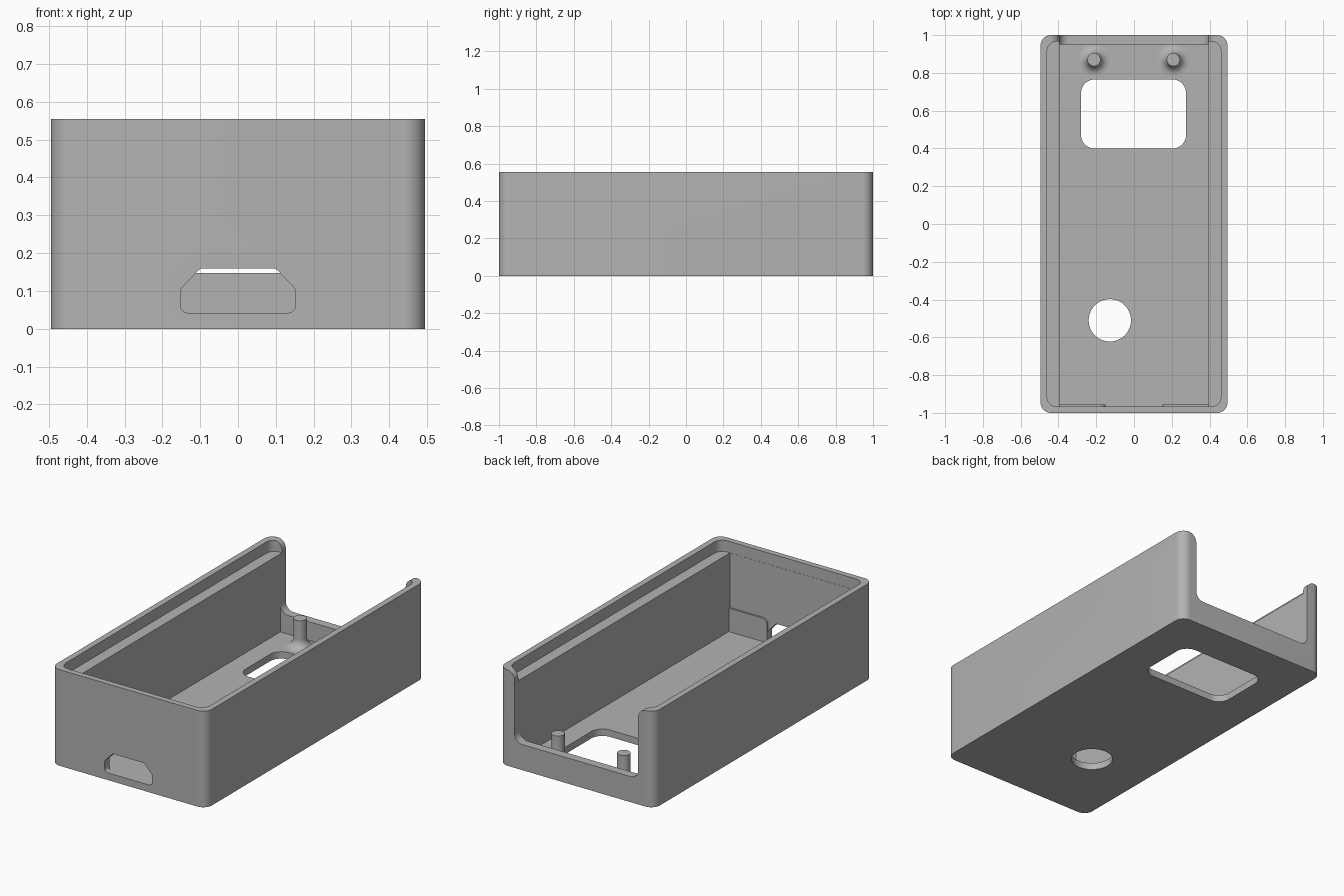
import bpy, bmesh, math
from mathutils import Vector, Matrix

cube = bpy.data.objects.get("Cube")
if cube:
    bpy.data.objects.remove(cube, do_unlink=True)

grey = bpy.data.materials.new("plain grey")
grey.use_nodes = True
COLOUR = (0.45, 0.45, 0.45, 1)
grey.diffuse_color = COLOUR
grey.node_tree.nodes["Principled BSDF"].inputs["Base Color"].default_value = COLOUR

W, L, H = 0.495, 1.0, 0.555      # half width, half length, height
FLOOR, LEDGE, SILL = 0.04, 0.49, 0.148
INNER = 0.395                    # half width between the thick side walls


def rounded(corners, steps=10):
    """Turn (a, b, radius) corners into an outline with filleted corners."""
    out = []
    for i, (a, b, r) in enumerate(corners):
        p = Vector((a, b))
        if r == 0:
            out.append(p)
            continue
        u = (Vector(corners[i - 1][:2]) - p).normalized()
        v = (Vector(corners[(i + 1) % len(corners)][:2]) - p).normalized()
        half = u.angle(v) / 2
        centre = p + (u + v).normalized() * r / math.sin(half)
        start = p + u * r / math.tan(half) - centre
        end = p + v * r / math.tan(half) - centre
        sweep = start.angle_signed(end)
        for k in range(steps + 1):
            out.append(centre + Matrix.Rotation(-sweep * k / steps, 2) @ start)
    return out


def rect(x0, x1, y0, y1, r=0):
    return rounded([(x0, y0, r), (x1, y0, r), (x1, y1, r), (x0, y1, r)])


def prism(name, outline, lo, hi, axis="Z"):
    """Extrude an outline along z, or an x-z outline along y."""
    bm = bmesh.new()
    place = (lambda p, d: (p.x, p.y, d)) if axis == "Z" else (lambda p, d: (p.x, d, p.y))
    face = bm.faces.new([bm.verts.new(place(p, lo)) for p in outline])
    ext = bmesh.ops.extrude_face_region(bm, geom=[face])
    shift = Vector((0, 0, hi - lo)) if axis == "Z" else Vector((0, hi - lo, 0))
    bmesh.ops.translate(bm, vec=shift, verts=[v for v in ext["geom"] if isinstance(v, bmesh.types.BMVert)])
    bmesh.ops.recalc_face_normals(bm, faces=bm.faces)
    return finish(name, bm)


def finish(name, bm):
    mesh = bpy.data.meshes.new(name)
    bm.to_mesh(mesh)
    bm.free()
    mesh.materials.append(grey)
    obj = bpy.data.objects.new(name, mesh)
    bpy.context.collection.objects.link(obj)
    return obj


def smooth(obj):
    bpy.ops.object.select_all(action="DESELECT")
    obj.select_set(True)
    bpy.context.view_layer.objects.active = obj
    bpy.ops.object.shade_smooth_by_angle(angle=math.radians(30))


def carve(obj, cutter):
    """Cut one shape out of another and discard the cutter."""
    cutter.hide_render = True
    mod = obj.modifiers.new("cut", "BOOLEAN")
    mod.operation, mod.solver, mod.object = "DIFFERENCE", "EXACT", cutter
    bpy.context.view_layer.update()
    graph = bpy.context.evaluated_depsgraph_get()
    mesh = bpy.data.meshes.new_from_object(obj.evaluated_get(graph))
    obj.modifiers.clear()
    obj.data = mesh
    bpy.data.objects.remove(cutter, do_unlink=True)


# Case body: rounded block, main cavity and the wider recess above the ledges
case = prism("case_body", rect(-W, W, -L, L, 0.055), 0, H)
carve(case, prism("cavity_cutter", rect(-INNER, INNER, -0.965, 0.95), FLOOR, 0.7))
carve(case, prism("lip_cutter", rect(-0.46, 0.46, -0.966, 0.966, 0.05), LEDGE, 0.7))

# Open back: filleted at the sill, flaring out at the rim
R, TOP = 0.05, 0.7
notch = rounded([(-INNER, SILL, R), (INNER, SILL, R), (INNER, H, R), (W + 0.1, H, 0),
                 (W + 0.1, TOP, 0), (-W - 0.1, TOP, 0), (-W - 0.1, H, 0), (-INNER, H, R)])
carve(case, prism("back_notch_cutter", notch, 0.94, 1.1, "Y"))

# Floor openings
carve(case, prism("floor_window_cutter", rect(-0.28, 0.275, 0.40, 0.765, 0.07), -0.1, 0.1))
circle = [Vector((-0.128 + 0.112 * math.cos(t * math.tau / 64),
                  -0.51 + 0.112 * math.sin(t * math.tau / 64))) for t in range(64)]
carve(case, prism("floor_hole_cutter", circle, -0.1, 0.1))

# Front port with chamfered upper corners
port = rounded([(-0.152, 0.042, 0.02), (0.152, 0.042, 0.02), (0.152, 0.105, 0.02),
                (0.099, 0.16, 0.02), (-0.099, 0.16, 0.02), (-0.152, 0.105, 0.02)], 6)
carve(case, prism("port_cutter", port, -1.1, -0.9, "Y"))
smooth(case)

# Low plates on the inside of the front wall, either side of the port
for side, s in (("left", 1), ("right", -1)):
    outline = rounded([(s * 0.397, FLOOR - 0.01, 0), (s * 0.152, FLOOR - 0.01, 0),
                       (s * 0.152, 0.175, 0.03), (s * 0.397, 0.175, 0)])
    smooth(prism(side + "_port_plate", outline, -0.97, -0.955, "Y"))

# Mounting posts with a concave flare at the foot
foot = [(0.035 + 0.05 * (1 - math.sin(a)), FLOOR + 0.05 * (1 - math.cos(a)))
        for a in (k * math.pi / 16 for k in range(9))]
profile = [(0, 0.03), (0.085, 0.03)] + foot + [(0.035, 0.2), (0, 0.2)]
for side, x in (("left", 0.208), ("right", -0.212)):
    bm = bmesh.new()
    verts = [bm.verts.new((r, 0, z)) for r, z in profile]
    edges = [bm.edges.new(pair) for pair in zip(verts, verts[1:])]
    bmesh.ops.spin(bm, geom=verts + edges, cent=(0, 0, 0), axis=(0, 0, 1),
                   angle=math.tau, steps=40)
    bmesh.ops.remove_doubles(bm, verts=bm.verts, dist=0.0005)
    bmesh.ops.recalc_face_normals(bm, faces=bm.faces)
    bmesh.ops.translate(bm, vec=(x, 0.87, 0), verts=bm.verts)
    smooth(finish(side + "_post", bm))
